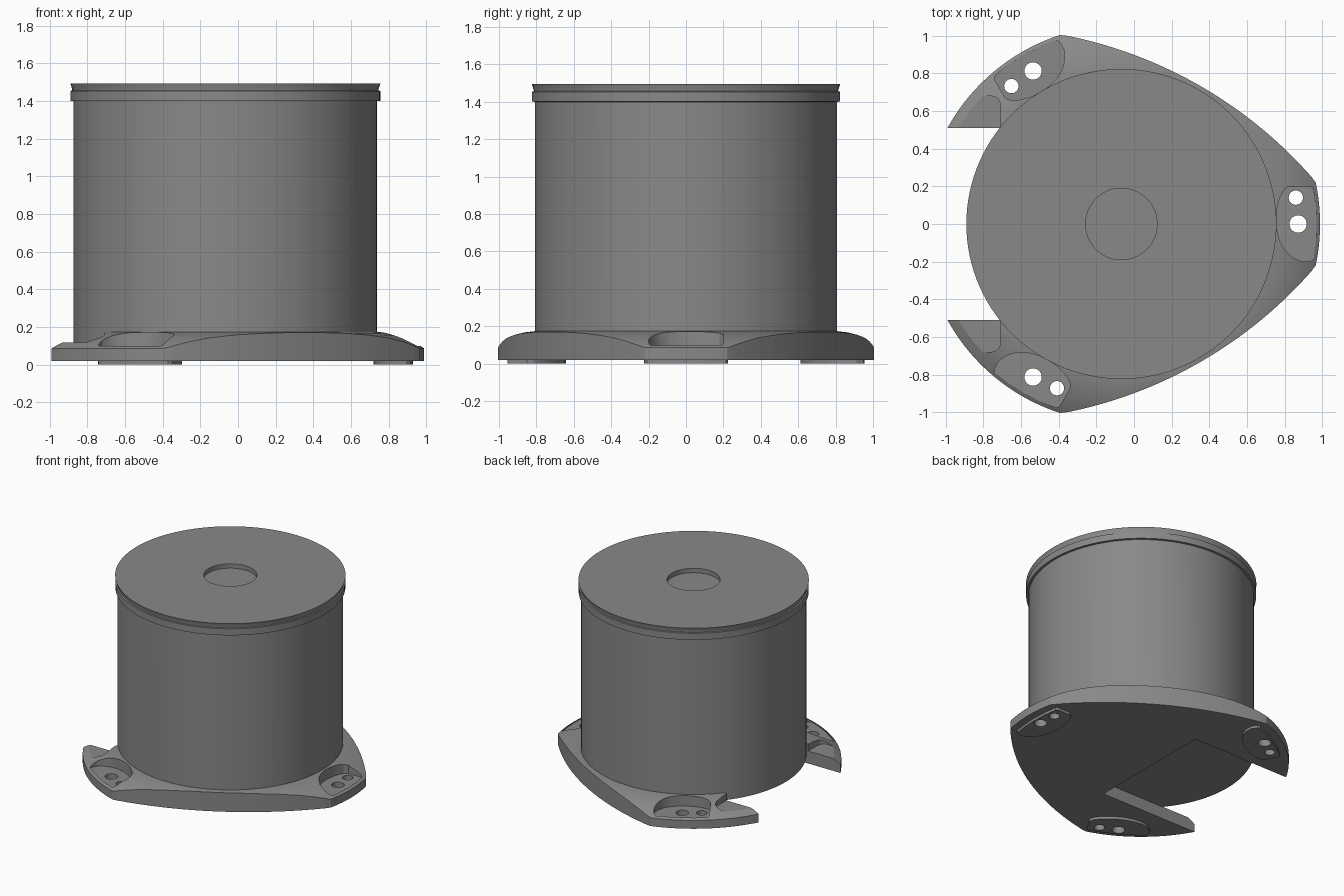
import bpy, bmesh, math
from mathutils import Matrix

if "Cube" in bpy.data.objects:
    bpy.data.objects.remove(bpy.data.objects["Cube"])

CX = -0.067          # axis of the drum
PI = math.pi


def finish(bm, name):
    bmesh.ops.remove_doubles(bm, verts=bm.verts, dist=1e-5)
    bmesh.ops.recalc_face_normals(bm, faces=bm.faces)
    mesh = bpy.data.meshes.new(name)
    bm.to_mesh(mesh)
    bm.free()
    ob = bpy.data.objects.new(name, mesh)
    bpy.context.collection.objects.link(ob)
    return ob


def lathe(name, profile, seg=120):
    bm = bmesh.new()
    rings = []
    for r, z in profile:
        rings.append([bm.verts.new((CX + r * math.cos(2 * PI * i / seg),
                                    r * math.sin(2 * PI * i / seg), z)) for i in range(seg)])
    for a, b in zip(rings, rings[1:]):
        for i in range(seg):
            j = (i + 1) % seg
            bm.faces.new((a[i], a[j], b[j], b[i]))
    return finish(bm, name)


def prism(name, pts, z0, z1, turn=0.0):
    """Extrude an outline given relative to the drum axis, turned about it."""
    bm = bmesh.new()
    face = bm.faces.new([bm.verts.new((x, y, z0)) for x, y in pts])
    top = bmesh.ops.extrude_face_region(bm, geom=[face])["geom"]
    bmesh.ops.translate(bm, vec=(0, 0, z1 - z0),
                        verts=[v for v in top if isinstance(v, bmesh.types.BMVert)])
    bm.transform(Matrix.Translation((CX, 0, 0)) @ Matrix.Rotation(turn, 4, 'Z'))
    return finish(bm, name)


def boolean(target, tool, op, keep=False):
    tool.hide_render = True
    mod = target.modifiers.new("cut", 'BOOLEAN')
    mod.operation, mod.object, mod.solver = op, tool, 'EXACT'
    bpy.context.view_layer.objects.active = target
    bpy.ops.object.modifier_apply(modifier=mod.name)
    if not keep:
        bpy.data.objects.remove(tool, do_unlink=True)


def rect(x0, x1, y0, y1):
    return [(x0 - CX, y0), (x1 - CX, y0), (x1 - CX, y1), (x0 - CX, y1)]


def circle(x, y, r, n=32):
    return [(x + r * math.cos(2 * PI * i / n), y + r * math.sin(2 * PI * i / n)) for i in range(n)]


def outline(inset):
    """Round plate with two shallow-curved sides at +-60 degrees."""
    pts = []
    for i in range(180):
        t = 2 * PI * i / 180
        r = 1.056
        for side in (PI / 3, -PI / 3):
            a = t - side
            c = -1.505
            r = min(r, c * math.cos(a) + math.sqrt(2.35 ** 2 - (c * math.sin(a)) ** 2))
        r -= inset
        pts.append((r * math.cos(t), r * math.sin(t)))
    return pts


turns = [0, 2 * PI / 3, -2 * PI / 3]
pocket = [(.822, .02), (.826, .08), (.842, .14), (.862, .18), (.89, .2), (1.0, .2),
          (1.018, .19), (1.033, .1), (1.038, 0), (1.033, -.1), (1.022, -.185), (1.005, -.198),
          (.96, -.2), (.91, -.178), (.87, -.14), (.842, -.09), (.826, -.03)]
boss = [(x - .038, y * 1.15) for x, y in pocket]
foot = [(.9 + (x - .9) * .98, y * .98) for x, y in boss]


def arm_step(s, grow, z0):
    """Block over the end of one arm (s = side), with a rounded corner."""
    corner = [(-.76 - CX + (.05 + grow) * math.cos(a * PI / 12),
               .63 + (.05 + grow) * math.sin(a * PI / 12)) for a in range(7)]
    x1 = -.71 - CX + grow
    pts = [(-1.2 - CX, .4), (x1, .4)] + corner + [(-1.2 - CX, .68 + grow)]
    return prism("step", [(x, s * y) for x, y in pts], z0, .3)


# Base flange: dome trimmed to the plate outline
flange = lathe("base_flange", [(0, .02), (1.12, .02), (1.12, .04), (1.06, .083), (1.035, .1),
                               (1.0, .12), (.96, .139), (.91, .156), (.86, .168),
                               (.8, .175), (0, .175)])
boolean(flange, prism("trim", outline(0), -.1, .4), 'INTERSECT')

# Drum with rim band, groove, lid and shallow centre recess
drum = lathe("drum", [(0, .115), (.807, .115), (.807, 1.4), (.823, 1.402),
                      (.823, 1.454), (.814, 1.457), (.814, 1.463), (.824, 1.495),
                      (.19, 1.495), (.19, 1.46), (0, 1.46)])

# Hollow underside, leaving solid bosses, arm steps and a rib around the cable bay
cavity = lathe("cavity", [(0, -.02), (1.12, -.02), (1.12, .02), (1.02, .07), (.95, .096),
                          (.87, .114), (.75, .128), (.62, .147), (.525, .17), (0, .17)])
boolean(cavity, prism("trim", outline(.03), -.1, .4), 'INTERSECT')
for t in turns:
    boolean(cavity, prism("boss", boss, -.1, .3, t), 'DIFFERENCE')
boolean(cavity, prism("rib", rect(-1.3, -.115, -.54, .54), -.1, .3), 'DIFFERENCE')
for s in (1, -1):
    boolean(cavity, arm_step(s, .025, .09), 'DIFFERENCE')
boolean(drum, cavity, 'DIFFERENCE', keep=True)
boolean(flange, cavity, 'DIFFERENCE')
boolean(flange, prism("bay", rect(-1.3, -.145, -.51, .51), -.1, .4), 'DIFFERENCE')

# Screw feet, pockets and holes
for t in turns:
    boolean(flange, prism("foot", foot, 0, .05, t), 'UNION')
    boolean(flange, prism("pocket", pocket, .09, .3, t), 'DIFFERENCE')
    for x, y, r in ((.939, 0, .046), (.927, .14, .038)):
        boolean(flange, prism("hole", circle(x, y, r), -.1, .3, t), 'DIFFERENCE')

# Lowered steps at the ends of the two arms
for s in (1, -1):
    boolean(flange, arm_step(s, 0, .118), 'DIFFERENCE')

# Dark grey finish
dark = bpy.data.materials.new("dark_grey")
dark.diffuse_color = (.25, .25, .25, 1)
dark.use_nodes = True
dark.node_tree.nodes["Principled BSDF"].inputs["Base Color"].default_value = dark.diffuse_color
for ob in (flange, drum):
    ob.data.materials.clear()
    ob.data.materials.append(dark)
    bpy.ops.object.select_all(action='DESELECT')
    ob.select_set(True)
    bpy.context.view_layer.objects.active = ob
    bpy.ops.object.shade_smooth_by_angle(angle=math.radians(25))
